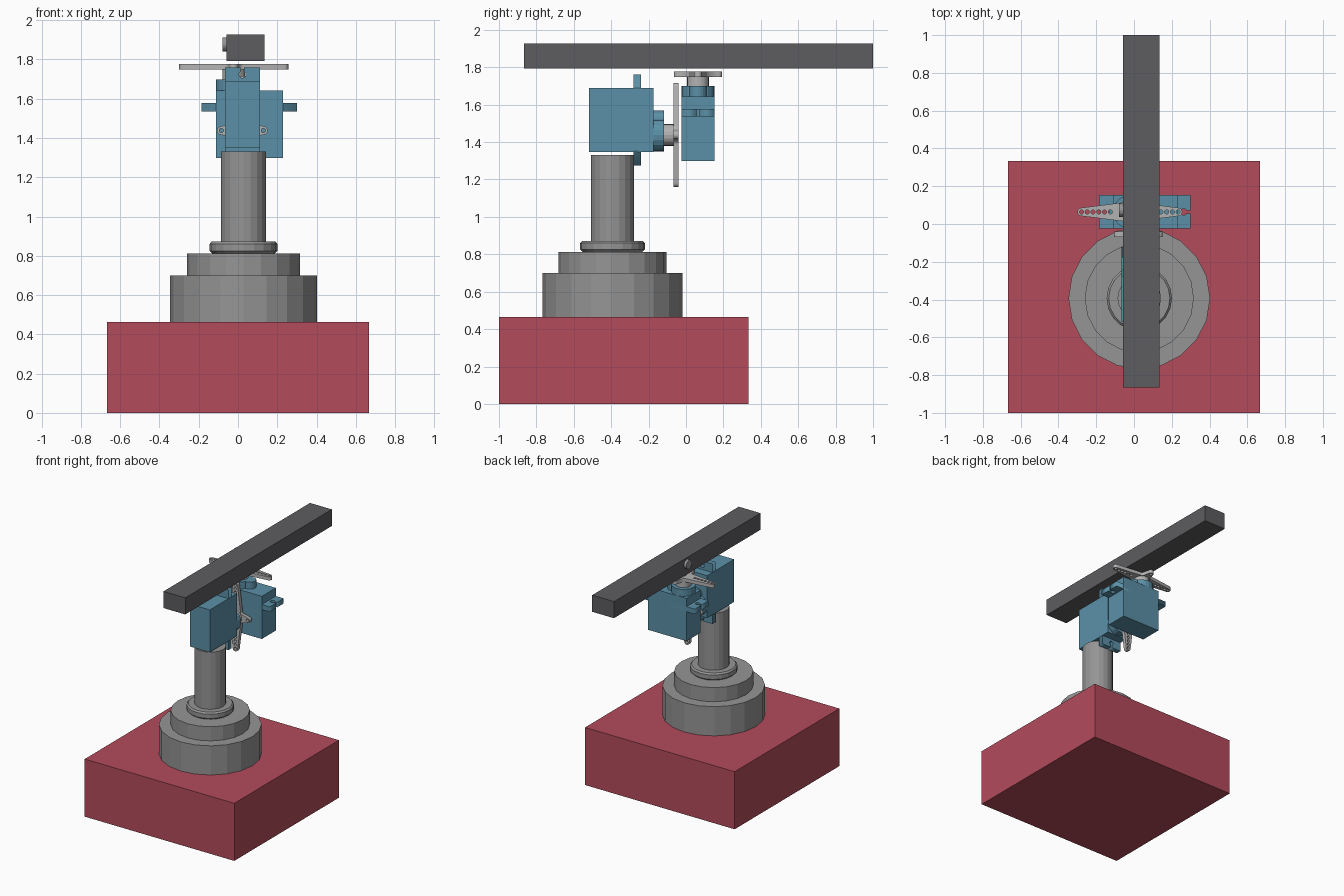
import bpy, bmesh
from math import sin, cos, pi
from mathutils import Matrix

if "Cube" in bpy.data.objects:
    bpy.data.objects.remove(bpy.data.objects["Cube"])


def material(name, rgb):
    m = bpy.data.materials.new(name)
    m.diffuse_color = (*rgb, 1)
    m.use_nodes = True
    m.node_tree.nodes["Principled BSDF"].inputs["Base Color"].default_value = m.diffuse_color
    return m


RED = material("red", (0.45, 0.07, 0.105))
BLUE = material("blue", (0.105, 0.28, 0.39))
DARK = material("dark_grey", (0.11, 0.11, 0.12))
GREY = material("mid_grey", (0.3, 0.3, 0.3))
LIGHT = material("light_grey", (0.45, 0.45, 0.45))


def add(name, mesh, mat, matrix=Matrix()):
    ob = bpy.data.objects.new(name, mesh)
    bpy.context.collection.objects.link(ob)
    mesh.materials.clear()
    mesh.materials.append(mat)
    ob.matrix_world = matrix
    return ob


def box(name, lo, hi, mat, matrix=Matrix()):
    bm = bmesh.new()
    bmesh.ops.create_cube(bm, size=1)
    for v in bm.verts:
        v.co = [l + (h - l) * (c + 0.5) for l, h, c in zip(lo, hi, v.co)]
    mesh = bpy.data.meshes.new(name)
    bm.to_mesh(mesh)
    bm.free()
    return add(name, mesh, mat, matrix)


def lathe(name, profile, mat, matrix=Matrix(), n=20):
    """Solid of revolution about z from (radius, z) points, low to high."""
    bm = bmesh.new()
    rings = [[bm.verts.new((r * cos(2 * pi * i / n), r * sin(2 * pi * i / n), z))
              for i in range(n)] for r, z in profile]
    for a, b in zip(rings, rings[1:]):
        for i in range(n):
            j = (i + 1) % n
            bm.faces.new((a[i], a[j], b[j], b[i]))
    bm.faces.new(rings[0][::-1])
    bm.faces.new(rings[-1])
    mesh = bpy.data.meshes.new(name)
    bm.to_mesh(mesh)
    bm.free()
    return add(name, mesh, mat, matrix)


def plate(name, loops, z0, z1, mat, matrix):
    """Flat plate from closed 2D loops; inner loops become holes."""
    cu = bpy.data.curves.new(name + "_outline", 'CURVE')
    cu.dimensions, cu.fill_mode = '2D', 'BOTH'
    cu.extrude = (z1 - z0) / 2
    for pts in loops:
        s = cu.splines.new('POLY')
        s.points.add(len(pts) - 1)
        for p, (x, y) in zip(s.points, pts):
            p.co = (x, y, 0, 1)
        s.use_cyclic_u = True
    tmp = bpy.data.objects.new(name + "_tmp", cu)
    bpy.context.collection.objects.link(tmp)
    bpy.context.view_layer.update()
    dg = bpy.context.evaluated_depsgraph_get()
    mesh = bpy.data.meshes.new_from_object(tmp.evaluated_get(dg))
    bpy.data.objects.remove(tmp)
    mesh.transform(Matrix.Translation((0, 0, (z0 + z1) / 2)))
    return add(name, mesh, mat, matrix)


def arc(cx, cy, r, a0, a1, n):
    return [(cx + r * cos(a0 + (a1 - a0) * i / n), cy + r * sin(a0 + (a1 - a0) * i / n))
            for i in range(n + 1)]


def horn(name, m):
    # Four-armed horn: two long drilled arms, two short ones
    outline, holes = [], [arc(0, 0, 0.022, 0, 2 * pi, 12)[:-1]]
    for k in range(4):
        c, s = [(1, 0), (0, 1), (-1, 0), (0, -1)][k]
        length, w, drilled = ((0.278, 0.048, 6), (0.129, 0.035, 1))[k % 2]
        tip = length - 0.022
        arm = [(0.05, -w)] + arc(tip, 0, 0.022, -pi / 2, pi / 2, 8) + [(0.05, w)]
        outline += [(x * c - y * s, x * s + y * c) for x, y in arm]
        for i in range(drilled):
            d = tip - 0.0305 * i
            holes.append(arc(d * c, d * s, 0.011, 0, 2 * pi, 10)[:-1])
    plate(name, [outline] + holes, 0, 0.028, LIGHT, m)
    lathe(name + "_hub", [(0.058, -0.052), (0.058, 0.001)], LIGHT, m)


def servo(name, m):
    # Local frame: output shaft on z, horn underside at z = 0
    h = 0.089
    box(name + "_body", (-0.09, -h, -0.45), (0.252, h, -0.106), BLUE, m)
    lathe(name + "_gear_housing", [(h, -0.11), (h, -0.05)], BLUE, m)
    lathe(name + "_idler_housing", [(0.045, -0.11), (0.045, -0.05)], BLUE,
          m @ Matrix.Translation((0.085, 0, 0)))

    # Mounting flange with a keyhole slot at each end
    def end(x, sgn):
        key = [(px * sgn, py * sgn) for px, py in arc(0, 0, 0.017, 0.5, 2 * pi - 0.5, 12)]
        return ([(x, sgn * h), (x, sgn * 0.008)]
                + [(x - sgn * 0.037 + px, py) for px, py in key]
                + [(x, -sgn * 0.008), (x, -sgn * h)])
    plate(name + "_flange", [end(0.322, 1) + end(-0.163, -1)], -0.213, -0.172, BLUE, m)
    horn(name + "_horn", m)


# Base block
box("base_block", (-0.667, -1, 0), (0.667, 0.333, 0.464), RED)

# Stepped pedestal and column
post = Matrix.Translation((0.028, -0.393, 0))
lathe("pedestal_lower", [(0.375, 0.464), (0.375, 0.699)], GREY, post)
lathe("pedestal_upper", [(0.289, 0.699), (0.289, 0.813)], GREY, post)
lathe("column_collar", [(0.16, 0.813), (0.173, 0.825), (0.173, 0.86), (0.162, 0.872)], GREY, post)
lathe("column", [(0.115, 0.872), (0.115, 1.332)], GREY, post)

# Tilt servo faces +y, pan servo faces up
tilt = Matrix(((0, 1, 0, 0.022), (0, 0, 1, -0.068), (1, 0, 0, 1.438), (0, 0, 0, 1)))
servo("tilt_servo", tilt)
servo("pan_servo", Matrix.Translation((-0.022, 0.064, 1.749)))

# Long beam with side knob
box("beam", (-0.058, -0.866, 1.793), (0.136, 1.0, 1.927), DARK)
lathe("beam_knob", [(0.036, -0.079), (0.036, -0.05)], GREY,
      Matrix.Translation((0, 0.073, 1.877)) @ Matrix.Rotation(pi / 2, 4, 'Y'))
